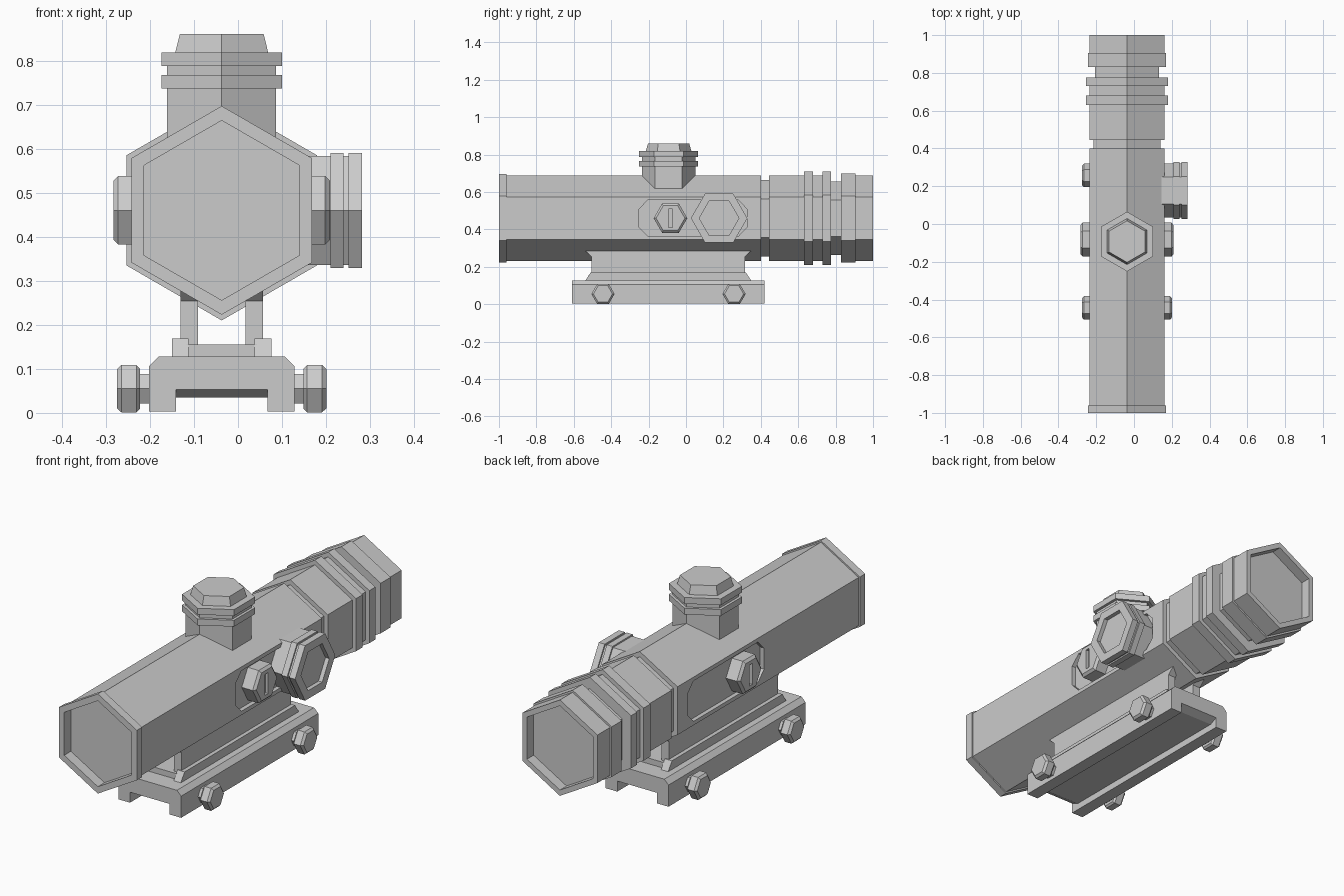
import bpy, bmesh, math
from mathutils import Matrix, Vector

cube = bpy.data.objects.get("Cube")
if cube:
    bpy.data.objects.remove(cube, do_unlink=True)

grey = bpy.data.materials.new("plain grey")
grey.use_nodes = True
grey.diffuse_color = (0.6, 0.6, 0.6, 1)
grey.node_tree.nodes["Principled BSDF"].inputs["Base Color"].default_value = (0.6, 0.6, 0.6, 1)

CX, CZ = -0.037, 0.46          # axis of the tube
QUARTER = math.pi / 2
TURN = {"z": Matrix(),
        "y": Matrix.Rotation(-QUARTER, 4, "X"),
        "+x": Matrix.Rotation(QUARTER, 4, "Y"),
        "-x": Matrix.Rotation(-QUARTER, 4, "Y")}


def finish(name, bm):
    bmesh.ops.recalc_face_normals(bm, faces=bm.faces)
    mesh = bpy.data.meshes.new(name)
    bm.to_mesh(mesh)
    bm.free()
    mesh.materials.append(grey)
    obj = bpy.data.objects.new(name, mesh)
    bpy.context.collection.objects.link(obj)
    return obj


def loft(name, rings):
    """Skin closed rings of points and cap both ends."""
    bm = bmesh.new()
    loops = [[bm.verts.new(p) for p in ring] for ring in rings]
    n = len(loops[0])
    for a, b in zip(loops, loops[1:]):
        for i in range(n):
            j = (i + 1) % n
            bm.faces.new((a[i], a[j], b[j], b[i]))
    bm.faces.new(loops[0])
    bm.faces.new(loops[-1])
    return finish(name, bm)


def hex_stack(name, profile, centre, axis):
    """Six-sided turned part; profile is (distance along axis, radius)."""
    place = Matrix.Translation(centre) @ TURN[axis]
    rings = []
    for d, r in profile:
        angles = [QUARTER + k * math.pi / 3 for k in range(6)]
        rings.append([place @ Vector((r * math.cos(a), r * math.sin(a), d)) for a in angles])
    return loft(name, rings)


def side_prism(name, outline, x0, x1):
    """Side outline of (y, z) points, extruded from x0 to x1."""
    return loft(name, [[(x, y, z) for y, z in outline] for x in (x0, x1)])


def cut(obj, cutter):
    mod = obj.modifiers.new("cut", "BOOLEAN")
    mod.operation = "DIFFERENCE"
    mod.solver = "EXACT"
    mod.object = cutter
    bpy.context.view_layer.update()
    graph = bpy.context.evaluated_depsgraph_get()
    mesh = bpy.data.meshes.new_from_object(obj.evaluated_get(graph))
    obj.modifiers.clear()
    obj.data = mesh
    bpy.data.objects.remove(cutter, do_unlink=True)


def rect(y0, y1, z0, z1):
    return [(y0, z0), (y1, z0), (y1, z1), (y0, z1)]


# Sight tube with recessed ends, front rim and rear rings
tube = hex_stack("sight_tube", [
    (-0.95, 0.204), (-1, 0.204), (-1, 0.237), (-0.96, 0.237), (-0.96, 0.229),
    (0.4, 0.229), (0.4, 0.204), (0.445, 0.204), (0.445, 0.228),
    (0.63, 0.228), (0.63, 0.25), (0.68, 0.25), (0.68, 0.228),
    (0.73, 0.228), (0.73, 0.25), (0.775, 0.25), (0.775, 0.196),
    (0.83, 0.196), (0.83, 0.238), (0.905, 0.238), (0.905, 0.228),
    (1, 0.228), (1, 0.2), (0.95, 0.2)], (CX, 0, CZ), "y")

# Long shallow pockets on both flanks
pocket = [(-0.25, 0.41), (-0.205, 0.364), (0.28, 0.364), (0.325, 0.41),
          (0.325, 0.51), (0.28, 0.556), (-0.205, 0.556), (-0.25, 0.51)]
for s in (-1, 1):
    cut(tube, side_prism("pocket_cutter", pocket, CX + s * 0.178, CX + s * 0.3))

# Top adjustment turret
hex_stack("top_turret", [
    (0.55, 0.143), (0.737, 0.143), (0.737, 0.158), (0.767, 0.158),
    (0.767, 0.143), (0.788, 0.143), (0.788, 0.158), (0.818, 0.158),
    (0.818, 0.122), (0.86, 0.11)], (CX, -0.093, 0), "z")

# Side turret with recessed cap
hex_stack("side_turret", [
    (0.1, 0.143), (0.21, 0.143), (0.21, 0.151), (0.24, 0.151),
    (0.24, 0.143), (0.251, 0.143), (0.251, 0.151), (0.282, 0.151),
    (0.282, 0.106), (0.262, 0.106)], (0, 0.177, CZ), "+x")

# Slotted knobs on both flanks
for s, side, axis in ((1, "left", "+x"), (-1, "right", "-x")):
    knob = hex_stack(side + "_knob", [
        (0.15, 0.09), (0.235, 0.09), (0.246, 0.077)], (CX, -0.083, CZ), axis)
    slot = rect(-0.094, -0.072, CZ - 0.05, CZ + 0.05)
    cut(knob, side_prism("slot_cutter", slot, CX + s * 0.231, CX + s * 0.3))

# Mount base with a channel underneath that opens out at both ends
def base_section(y, channel):
    half = [(0.104, channel), (0.104, 0.003), (0.165, 0.003), (0.165, 0.106), (0.143, 0.128)]
    pts = half + [(-x, z) for x, z in reversed(half)]
    return [(CX + x, y, z) for x, z in pts]


loft("mount_base", [base_section(-0.61, 0.053), base_section(-0.57, 0.035),
                    base_section(0.38, 0.035), base_section(0.42, 0.053)])

# Floor between the uprights
side_prism("mount_floor", rect(-0.52, 0.33, 0.12, 0.155), CX - 0.08, CX + 0.08)

# Mirrored rails, uprights and clamp bolts
rail = [(-0.54, 0.125), (0.35, 0.125), (0.32, 0.169), (-0.51, 0.169)]
upright = [(-0.505, 0.125), (0.315, 0.125), (0.315, 0.254), (0.347, 0.284),
           (-0.537, 0.284), (-0.505, 0.254)]
for s, side, axis in ((1, "left", "+x"), (-1, "right", "-x")):
    side_prism(side + "_rail", rail, CX + s * 0.075, CX + s * 0.113)
    side_prism(side + "_upright", upright, CX + s * 0.054, CX + s * 0.094)
    for place, y in (("front", -0.444), ("rear", 0.257)):
        hex_stack(f"{place}_{side}_bolt", [
            (0.15, 0.039), (0.186, 0.039), (0.186, 0.053), (0.194, 0.062),
            (0.228, 0.062), (0.238, 0.051)], (CX, y, 0.055), axis)
